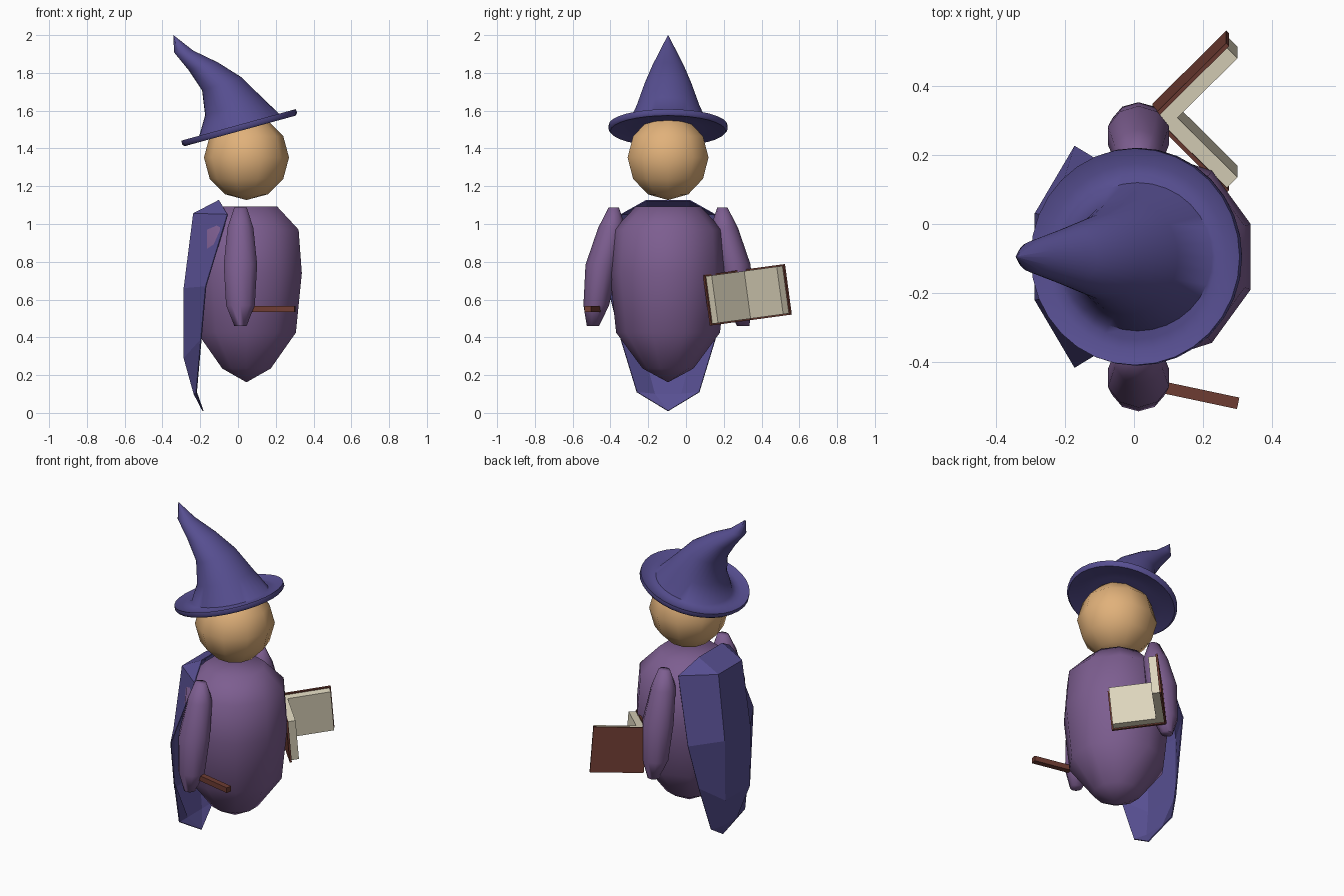
import bpy, bmesh, math
from mathutils import Vector, Matrix

if "Cube" in bpy.data.objects:
    bpy.data.objects.remove(bpy.data.objects["Cube"])

CY = -0.095  # symmetry plane of the figure


def material(name, rgb):
    m = bpy.data.materials.new(name)
    m.diffuse_color = (*rgb, 1)
    m.use_nodes = True
    m.node_tree.nodes["Principled BSDF"].inputs["Base Color"].default_value = m.diffuse_color
    return m


BLUE = material("indigo_cloth", (0.095, 0.078, 0.285))
PURPLE = material("purple_robe", (0.205, 0.112, 0.28))
SKIN = material("tan_skin", (0.75, 0.44, 0.195))
BROWN = material("brown_leather", (0.155, 0.045, 0.032))
PAPER = material("cream_paper", (0.73, 0.67, 0.51))


def finish(name, bm, mat, angle=None):
    me = bpy.data.meshes.new(name)
    bm.to_mesh(me)
    bm.free()
    ob = bpy.data.objects.new(name, me)
    bpy.context.collection.objects.link(ob)
    me.materials.append(mat)
    if angle:
        bpy.ops.object.select_all(action='DESELECT')
        bpy.context.view_layer.objects.active = ob
        ob.select_set(True)
        bpy.ops.object.shade_smooth_by_angle(angle=math.radians(angle))
    return ob


def loft(name, rings, mat, angle):
    """Closed skin over rings of equal point count, capped at both ends."""
    bm = bmesh.new()
    loops = [[bm.verts.new(p) for p in r] for r in rings]
    n = len(loops[0])
    for a, b in zip(loops, loops[1:]):
        for i in range(n):
            j = (i + 1) % n
            bm.faces.new((a[i], a[j], b[j], b[i]))
    bm.faces.new(loops[0][::-1])
    bm.faces.new(loops[-1])
    bmesh.ops.remove_doubles(bm, verts=bm.verts, dist=0.0005)
    bmesh.ops.recalc_face_normals(bm, faces=bm.faces)
    return finish(name, bm, mat, angle)


def ring(c, ax, ay, n, turn=0.0):
    c, ax, ay = Vector(c), Vector(ax), Vector(ay)
    angs = [turn + 2 * math.pi * i / n for i in range(n)]
    return [c + ax * math.cos(t) + ay * math.sin(t) for t in angs]


def box(name, lo, hi, matrix, mat):
    bm = bmesh.new()
    bmesh.ops.create_cube(bm, size=1)
    lo, hi = Vector(lo), Vector(hi)
    bmesh.ops.scale(bm, vec=hi - lo, verts=bm.verts)
    bmesh.ops.translate(bm, vec=(lo + hi) / 2, verts=bm.verts)
    bmesh.ops.transform(bm, matrix=matrix, verts=bm.verts)
    return finish(name, bm, mat)


STEP = math.radians(18)

# Robe body: ten-sided egg (radius, height)
body = [(0.0002, 0.162), (0.135, 0.235), (0.275, 0.425), (0.308, 0.74),
        (0.29, 0.97), (0.17, 1.093)]
loft("robe_body", [ring((0.045, CY, z), (r, 0, 0), (0, r, 0), 10, STEP)
                   for r, z in body], PURPLE, 80)

# Head: ten-sided ball
bm = bmesh.new()
bmesh.ops.create_uvsphere(bm, u_segments=10, v_segments=6, radius=0.225)
bmesh.ops.rotate(bm, matrix=Matrix.Rotation(STEP, 3, 'Z'), verts=bm.verts)
bmesh.ops.translate(bm, vec=(0.045, CY, 1.352), verts=bm.verts)
finish("head", bm, SKIN, 80)

# Arms: (height, inner offset, outer offset, half depth)
arm = [(1.087, 0.26, 0.315, 0.035), (0.98, 0.225, 0.37, 0.072),
       (0.785, 0.265, 0.437, 0.093), (0.57, 0.312, 0.448, 0.08),
       (0.46, 0.365, 0.43, 0.034)]
for side, label in ((-1, "right"), (1, "left")):
    loft(label + "_arm",
         [ring((0.013, CY + side * (i + o) / 2, z), (d, 0, 0),
               (0, (o - i) / 2, 0), 10, STEP) for z, i, o, d in arm],
         PURPLE, 80)

# Hat: tilted brim rings followed by the bent crown
tilt = math.radians(15.4)
along = Vector((math.cos(tilt), 0, math.sin(tilt)))
up = Vector((-math.sin(tilt), 0, math.cos(tilt)))
base = Vector((0.012, CY, 1.493))
rings = [ring(base + up * h, along * r, (0, r, 0), 32)
         for r, h in [(0.19, 0.015), (0.24, 0.012), (0.305, 0.0),
                      (0.316, 0.012), (0.314, 0.033), (0.27, 0.016),
                      (0.24, 0.02)]]
# back x, back z, front x, front z, half width
crown = [(-0.206, 1.464, 0.227, 1.575, 0.215),
         (-0.174, 1.575, 0.127, 1.67, 0.168),
         (-0.19, 1.707, 0.02, 1.776, 0.125),
         (-0.262, 1.815, -0.106, 1.855, 0.085),
         (-0.338, 1.908, -0.237, 1.918, 0.046),
         (-0.343, 1.998, -0.342, 2.0, 0.001)]
for x0, z0, x1, z1, w in crown:
    c = ((x0 + x1) / 2, CY, (z0 + z1) / 2)
    rings.append(ring(c, ((x1 - x0) / 2, 0, (z1 - z0) / 2), (0, w, 0), 32))
loft("pointed_hat", rings, BLUE, 50)

# Cape: each row is an edge point and a back point, mirrored across the spine
rows = [((-0.1, 0.115, 1.125), (-0.1, 0.11, 1.125)),
        ((-0.055, 0.25, 1.05), (-0.235, 0.115, 1.055)),
        ((-0.17, 0.32, 0.67), (-0.285, 0.125, 0.66)),
        ((-0.195, 0.25, 0.39), (-0.285, 0.12, 0.29)),
        ((-0.22, 0.165, 0.11), (-0.232, 0.07, 0.1)),
        ((-0.185, 0.001, 0.01), (-0.185, 0.0, 0.01))]
bm = bmesh.new()
grid = []
for edge, back in rows:
    pts = [(p[0], CY + s * p[1], p[2])
           for p, s in ((edge, -1), (back, -1), (back, 1), (edge, 1))]
    grid.append([bm.verts.new(p) for p in pts])
for a, b in zip(grid, grid[1:]):
    for i in range(3):
        bm.faces.new((a[i], b[i], b[i + 1], a[i + 1]))
bmesh.ops.remove_doubles(bm, verts=bm.verts, dist=0.006)
bmesh.ops.recalc_face_normals(bm, faces=bm.faces)
cape = finish("cape", bm, BLUE)
mod = cape.modifiers.new("thickness", 'SOLIDIFY')
mod.thickness = 0.006
mod.offset = 0

# Wand held in the right hand
wand = Matrix.Translation((0.03, -0.462, 0.55)) @ Matrix.Rotation(math.radians(-12), 4, 'Z')
box("wand", (0, -0.017, -0.016), (0.278, 0.017, 0.016), wand, BROWN)

# Open book: two covers with page blocks at right angles
spine = Matrix.Translation((0.065, 0.325, 0.625)) @ Matrix.Rotation(math.radians(7.7), 4, 'X')
for s, label in ((1, "left"), (-1, "right")):
    m = spine @ Matrix.Rotation(s * math.pi / 4, 4, 'Z')
    outer, inner = sorted((0, s * 0.012)), sorted((0, -s * 0.043))
    box(label + "_cover", (-0.005, outer[0], -0.135), (0.298, outer[1], 0.135), m, BROWN)
    box(label + "_pages", (0, inner[0], -0.127), (0.289, inner[1], 0.127), m, PAPER)
